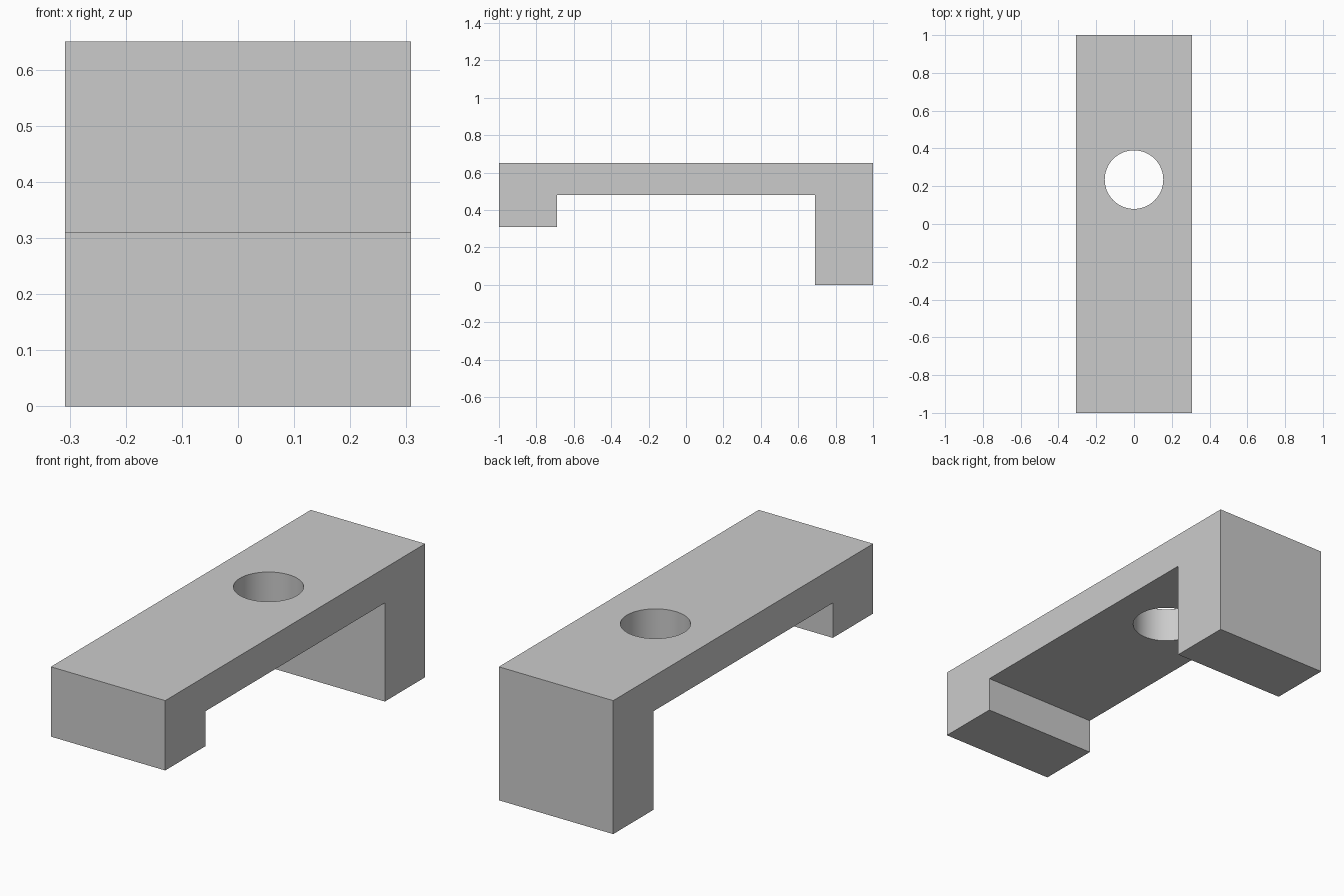
import bpy
import bmesh
from mathutils import Matrix, Vector

HALF_WIDTH = 0.308
HOLE_Y, HOLE_RADIUS = 0.235, 0.155

cube = bpy.data.objects.get("Cube")
if cube:
    bpy.data.objects.remove(cube, do_unlink=True)

# Single plain grey
grey = bpy.data.materials.new("plain grey")
grey.use_nodes = True
colour = (0.6, 0.6, 0.6, 1)
grey.diffuse_color = colour
grey.node_tree.nodes["Principled BSDF"].inputs["Base Color"].default_value = colour


def add_object(name, bm):
    bmesh.ops.recalc_face_normals(bm, faces=bm.faces)
    mesh = bpy.data.meshes.new(name)
    bm.to_mesh(mesh)
    bm.free()
    mesh.materials.append(grey)
    obj = bpy.data.objects.new(name, mesh)
    bpy.context.collection.objects.link(obj)
    return obj


# Clamp: side profile (y, z) with a short front foot and a long back foot
profile = [(-1, 0.31), (-0.69, 0.31), (-0.69, 0.48), (0.69, 0.48),
           (0.69, 0), (1, 0), (1, 0.65), (-1, 0.65)]
bm = bmesh.new()
side = bm.faces.new([bm.verts.new((-HALF_WIDTH, y, z)) for y, z in profile])
extruded = bmesh.ops.extrude_face_region(bm, geom=[side])["geom"]
bmesh.ops.translate(bm, vec=Vector((2 * HALF_WIDTH, 0, 0)),
                    verts=[v for v in extruded if isinstance(v, bmesh.types.BMVert)])
clamp = add_object("clamp_bar", bm)

# Round bolt hole through the bar
bm = bmesh.new()
bmesh.ops.create_cone(bm, cap_ends=True, segments=64, radius1=HOLE_RADIUS,
                      radius2=HOLE_RADIUS, depth=0.4,
                      matrix=Matrix.Translation((0, HOLE_Y, 0.565)))
cutter = add_object("hole_cutter", bm)
cutter.hide_render = True

hole = clamp.modifiers.new("bolt_hole", "BOOLEAN")
hole.operation = "DIFFERENCE"
hole.solver = "EXACT"
hole.object = cutter

# Apply the cut, then smooth only the hole wall
bpy.context.view_layer.objects.active = clamp
clamp.select_set(True)
cutter.select_set(False)
bpy.ops.object.modifier_apply(modifier=hole.name)
bpy.data.objects.remove(cutter, do_unlink=True)
bpy.ops.object.shade_smooth_by_angle()
